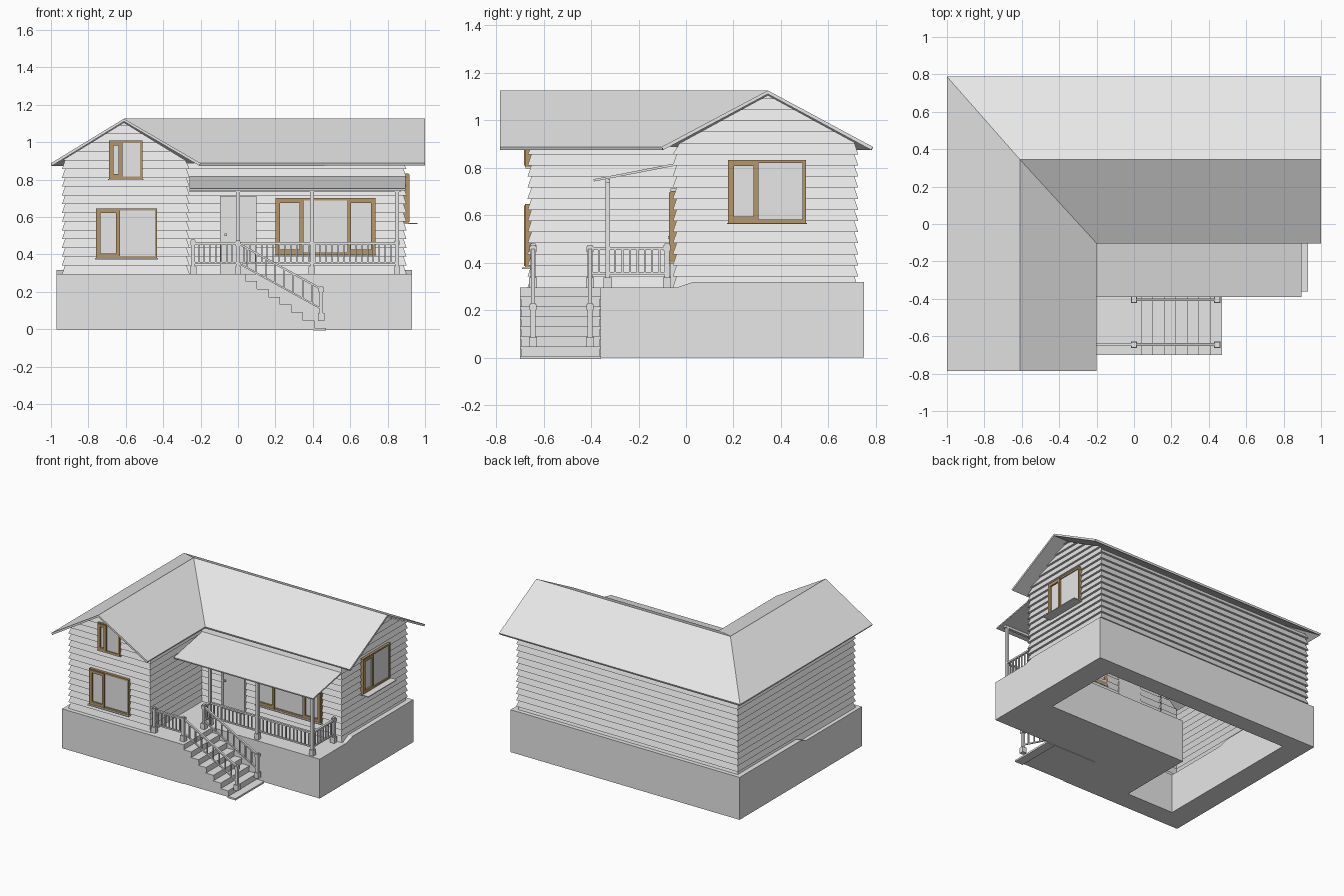
import bpy, bmesh
from mathutils import Vector

if "Cube" in bpy.data.objects:
    bpy.data.objects.remove(bpy.data.objects["Cube"])


def material(name, rgb):
    m = bpy.data.materials.new(name)
    m.diffuse_color = (*rgb, 1)
    m.use_nodes = True
    m.node_tree.nodes["Principled BSDF"].inputs["Base Color"].default_value = m.diffuse_color
    return m


GREY = material("pale_grey", (0.8, 0.8, 0.8))
BROWN = material("wood_brown", (0.46, 0.31, 0.145))


def finish(name, bm, mat=GREY):
    me = bpy.data.meshes.new(name)
    bm.to_mesh(me)
    bm.free()
    me.materials.append(mat)
    ob = bpy.data.objects.new(name, me)
    bpy.context.collection.objects.link(ob)
    return ob


def beam(bm, p, q, w, h):
    """Bar from p to q with upright ends, w wide and h tall (centred)."""
    p, q = Vector(p), Vector(q)
    t = (q - p).xy.normalized()
    s = Vector((t.y, -t.x, 0)) * w / 2
    up = Vector((0, 0, h / 2))
    v = [bm.verts.new(e + a * s + b * up) for e in (p, q)
         for a, b in ((-1, -1), (1, -1), (1, 1), (-1, 1))]
    for f in ((0, 1, 2, 3), (7, 6, 5, 4), (0, 4, 5, 1), (1, 5, 6, 2), (2, 6, 7, 3), (3, 7, 4, 0)):
        bm.faces.new([v[i] for i in f])


def box(bm, x0, x1, y0, y1, z0, z1):
    ym, zm = (y0 + y1) / 2, (z0 + z1) / 2
    beam(bm, (x0, ym, zm), (x1, ym, zm), y1 - y0, z1 - z0)


def fix(bm):
    bmesh.ops.recalc_face_normals(bm, faces=bm.faces)


# Hollow L-shaped foundation with a solid porch floor
bm = bmesh.new()
xs = [-0.97, -0.8, -0.41, -0.2, 0.75, 0.93]
ys = [-0.7, -0.55, -0.36, -0.04, 0.03, 0.62, 0.75]
for x0, x1 in zip(xs, xs[1:]):
    for y0, y1 in zip(ys, ys[1:]):
        x, y = (x0 + x1) / 2, (y0 + y1) / 2
        hole = (-0.8 < x < -0.41 and -0.55 < y < 0.62) or (-0.41 < x < 0.75 and 0.03 < y < 0.62)
        if not hole and not (x > -0.2 and y < -0.36):
            bm.faces.new([bm.verts.new((a, b, 0)) for a, b in
                          ((x0, y0), (x1, y0), (x1, y1), (x0, y1))])
bmesh.ops.remove_doubles(bm, verts=bm.verts, dist=0.001)
ext = bmesh.ops.extrude_face_region(bm, geom=bm.faces[:], use_keep_orig=True)
for v in ext["geom"]:
    if isinstance(v, bmesh.types.BMVert):
        v.co.z = 0.318 if v.co.y > 0 else 0.295
fix(bm)
finish("foundation", bm)

# Landing and stairs running down to the right
bm = bmesh.new()
box(bm, -0.2, 0.04, -0.7, -0.36, 0, 0.295)
for i in range(7):
    x = 0.04 + i * 0.0614
    box(bm, x, x + 0.0614, -0.695, -0.365, 0, 0.253 - i * 0.042 + 0.005)
    box(bm, x - 0.006, x + 0.0614, -0.7, -0.36, 0.245 - i * 0.042, 0.258 - i * 0.042)
fix(bm)
finish("stairs", bm)

# Lapped siding walls, rows clipped under the gables
bm = bmesh.new()
D, ROW, Z0, PEAK = 0.016, 0.0468, 0.295, 1.106
corners = [(-0.925, -0.652), (-0.275, -0.652), (-0.275, -0.04),
           (0.885, -0.04), (0.885, 0.71), (-0.925, 0.71)]
gables = {0: (0.315, 0.615), 3: (0.385, 0.545)}   # centre along wall, roof slope
for k, a in enumerate(corners):
    a, b = Vector(a), Vector(corners[(k + 1) % 6])
    length = (b - a).length
    t = (b - a) / length
    n = Vector((t.y, -t.x))
    top = PEAK if k in gables else 0.89

    def span(z, pad):
        lo, hi = -pad, length + pad
        if k in gables:
            c, s = gables[k]
            r = (PEAK - z) / s
            lo, hi = max(lo, c - r), min(hi, c + r)
        return lo, hi

    def point(u, off, z):
        return bm.verts.new((*(a + t * u + n * off), z))

    z = Z0
    while z < top - 0.005:
        z1 = min(z + ROW, top)
        l0, h0 = span(z, D)
        li, hi = span(z, 0)
        l1, h1 = span(z1, 0)
        A, B = point(l0, D, z), point(h0, D, z)
        bm.faces.new((A, B, point(h1, 0, z1), point(l1, 0, z1)))
        bm.faces.new((point(li, 0, z), point(hi, 0, z), B, A))
        z = z1
bmesh.ops.remove_doubles(bm, verts=bm.verts, dist=0.0005)
finish("siding_walls", bm)


# Roof slabs
def slab(name, quads, thick):
    bm = bmesh.new()
    for q in quads:
        bm.faces.new([bm.verts.new(p) for p in q])
    bmesh.ops.remove_doubles(bm, verts=bm.verts, dist=0.001)
    for f in bm.faces:
        f.normal_update()
        if f.normal.z < 0:
            f.normal_flip()
    m = finish(name, bm).modifiers.new("thickness", "SOLIDIFY")
    m.thickness, m.offset = thick, -1


E, R = 0.888, 1.126
r0, rc, r1 = (-0.61, -0.785, R), (-0.61, 0.345, R), (1, 0.345, R)
o0, oc, o1 = (-1, -0.785, E), (-1, 0.788, E), (1, 0.788, E)
i0, ic, i1 = (-0.2, -0.785, E), (-0.2, -0.103, E), (1, -0.103, E)
slab("main_roof", [(o0, r0, rc, oc), (oc, rc, r1, o1), (r0, i0, ic, rc), (rc, ic, i1, r1)], 0.015)
slab("porch_roof", [((-0.26, -0.39, 0.752), (0.895, -0.39, 0.752),
                     (0.895, -0.04, 0.82), (-0.26, -0.04, 0.82))], 0.01)


# Porch posts and newels with wider feet
def post(bm, x, y, z0, z1):
    box(bm, x - 0.01, x + 0.01, y - 0.01, y + 0.01, z0, z1)
    box(bm, x - 0.017, x + 0.017, y - 0.017, y + 0.017, z0, z0 + 0.042)


PY = -0.33
bm = bmesh.new()
for x in (0, 0.395, 0.85):
    post(bm, x, PY, 0.295, 0.75)
box(bm, -0.26, 0.87, PY - 0.01, PY + 0.01, 0.735, 0.752)
fix(bm)
finish("porch_posts", bm)

bm = bmesh.new()
for x, y, z, h in ((-0.24, -0.645, 0.295, 0.185), (0.85, -0.08, 0.295, 0.185),
                   (0, -0.645, 0.295, 0.18), (0, -0.405, 0.295, 0.18),
                   (0.445, -0.645, 0.045, 0.185), (0.445, -0.405, 0.045, 0.185)):
    post(bm, x, y, z, z + h)
    box(bm, x - 0.014, x + 0.014, y - 0.014, y + 0.014, z + h - 0.03, z + h - 0.006)
fix(bm)
finish("newels", bm)


# Railings: two rails plus balusters
def railing(bm, p, q, zp, zq, gap=0.031):
    p, q = Vector((*p, zp)), Vector((*q, zq))
    low = Vector((0, 0, 0.105))
    beam(bm, p, q, 0.016, 0.012)
    beam(bm, p - low, q - low, 0.012, 0.01)
    n = max(1, round((q - p).xy.length / gap))
    for i in range(1, n):
        c = p.lerp(q, i / n)
        box(bm, c.x - 0.004, c.x + 0.004, c.y - 0.004, c.y + 0.004, c.z - 0.105, c.z)


bm = bmesh.new()
railing(bm, (0, PY), (0.85, PY), 0.46, 0.46)
railing(bm, (0.85, PY), (0.85, -0.08), 0.46, 0.46)
railing(bm, (-0.24, -0.645), (0, -0.645), 0.46, 0.46)
railing(bm, (0, -0.405), (0, PY), 0.46, 0.46)
for y in (-0.645, -0.405):
    railing(bm, (0, y), (0.445, y), 0.46, 0.215, 0.05)
fix(bm)
finish("railings", bm)


# Windows: boxes placed on a front-facing or right-facing wall
def on_wall(bm, side, w, u0, u1, z0, z1, d0, d1):
    if side == "front":
        box(bm, u0, u1, w - d1, w - d0, z0, z1)
    else:
        box(bm, w + d0, w + d1, u0, u1, z0, z1)


def ring(bm, side, w, u0, u1, z0, z1, t, d0, d1):
    for a, b, c, d in ((u0, u0 + t, z0, z1), (u1 - t, u1, z0, z1),
                       (u0 + t, u1 - t, z0, z0 + t), (u0 + t, u1 - t, z1 - t, z1)):
        on_wall(bm, side, w, a, b, c, d, d0, d1)


def window(name, side, w, u0, u1, z0, z1, sashes, sill):
    bm = bmesh.new()
    ring(bm, side, w, u0, u1, z0, z1, 0.013, 0, 0.026)
    for a, b in sashes:
        ring(bm, side, w, a, b, z0 + 0.006, z1 - 0.006, 0.02, 0.004, 0.031)
    fix(bm)
    finish(name + "_frame", bm, BROWN)
    bm = bmesh.new()
    on_wall(bm, side, w, u0 + 0.01, u1 - 0.01, z0 + 0.01, z1 - 0.01, 0.012, 0.019)
    fix(bm)
    finish(name + "_glass", bm)
    bm = bmesh.new()
    on_wall(bm, side, w, u0 - 0.005, u1 + 0.005, z0 - 0.006, z0, 0, sill)
    fix(bm)
    finish(name + "_sill", bm)


window("wing_window", "front", -0.652, -0.76, -0.432, 0.38, 0.647, [(-0.755, -0.632)], 0.04)
window("gable_window", "front", -0.652, -0.69, -0.51, 0.803, 1.01, [(-0.686, -0.618)], 0.025)
window("porch_window", "front", -0.04, 0.2, 0.735, 0.4, 0.702,
       [(0.205, 0.35), (0.585, 0.73)], 0.04)
window("side_window", "right", 0.885, 0.178, 0.505, 0.568, 0.833, [(0.182, 0.305)], 0.075)

# Front door with frame and knob
bm = bmesh.new()
ring(bm, "front", -0.04, -0.095, 0.1, 0.285, 0.712, 0.018, 0, 0.026)
on_wall(bm, "front", -0.04, -0.08, 0.085, 0.295, 0.7, 0, 0.019)
on_wall(bm, "front", -0.04, -0.071, -0.059, 0.5, 0.512, 0.015, 0.035)
fix(bm)
finish("front_door", bm)
